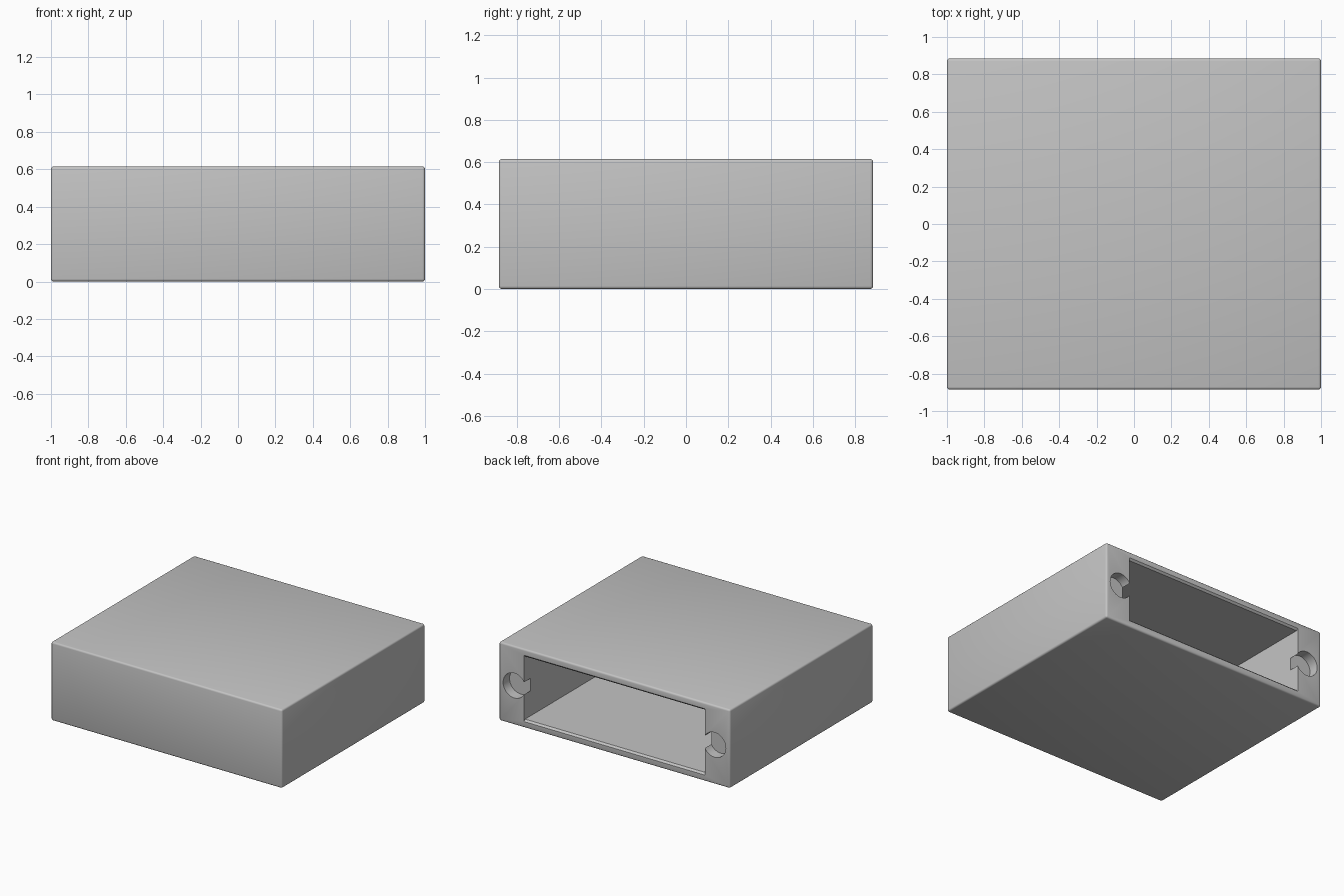
import bpy
import bmesh
from mathutils import Matrix

W, D, H = 2.0, 1.77, 0.615      # outer size
MID = H / 2
BACK = D / 2
WALL = 0.062

old = bpy.data.objects.get("Cube")
if old:
    bpy.data.objects.remove(old, do_unlink=True)

grey = bpy.data.materials.new("light_grey")
grey.use_nodes = True
colour = (0.55, 0.55, 0.55, 1)
grey.diffuse_color = colour
grey.node_tree.nodes["Principled BSDF"].inputs["Base Color"].default_value = colour


def finish(name, bm):
    mesh = bpy.data.meshes.new(name)
    bmesh.ops.recalc_face_normals(bm, faces=bm.faces)
    bm.to_mesh(mesh)
    bm.free()
    mesh.materials.append(grey)
    ob = bpy.data.objects.new(name, mesh)
    bpy.context.collection.objects.link(ob)
    return ob


def box(bm, size, centre):
    mat = Matrix.Translation(centre) @ Matrix.Diagonal((*size, 1))
    return bmesh.ops.create_cube(bm, size=1, matrix=mat)["verts"]


# Outer block with softly rounded edges
bm = bmesh.new()
box(bm, (W, D, H), (0, 0, MID))
bmesh.ops.bevel(bm, geom=bm.edges[:], offset=0.014, segments=3, profile=0.5, affect='EDGES')
sleeve = finish("sleeve", bm)

# Main pocket, open at the back
bm = bmesh.new()
box(bm, (1.566, D, H - 2 * WALL), (0, WALL, MID))
pocket = finish("pocket_cutter", bm)

# Eased upper and lower lips of the pocket mouth
bm = bmesh.new()
lip = 0.014
for v in box(bm, (1.566, 4 * lip, H - 2 * WALL), (0, BACK, MID)):
    if v.co.y > BACK:
        v.co.z += 3 * lip * (1 if v.co.z > MID else -1)
    else:
        v.co.y = BACK - lip
        v.co.z += 0
mouth = finish("mouth_cutter", bm)

cutters = [pocket, mouth]

# Shallow round recesses that break into the pocket sides
for side, name in ((1, "left"), (-1, "right")):
    bm = bmesh.new()
    depth = 0.08
    bmesh.ops.create_cone(
        bm, cap_ends=True, segments=48, radius1=0.097, radius2=0.097, depth=2 * depth,
        matrix=Matrix.Translation((side * 0.867, BACK, MID)) @ Matrix.Rotation(1.5707963, 4, 'X'))
    cutters.append(finish(name + "_recess_cutter", bm))

for cutter in cutters:
    cutter.hide_render = True
    cutter.hide_set(True)
    mod = sleeve.modifiers.new(cutter.name, 'BOOLEAN')
    mod.operation = 'DIFFERENCE'
    mod.solver = 'EXACT'
    mod.object = cutter

# Bake the cuts and remove the cutters
bpy.context.view_layer.objects.active = sleeve
sleeve.select_set(True)
for mod in list(sleeve.modifiers):
    bpy.ops.object.modifier_apply(modifier=mod.name)
for cutter in cutters:
    bpy.data.objects.remove(cutter, do_unlink=True)
bpy.ops.object.shade_smooth_by_angle(angle=0.6)
